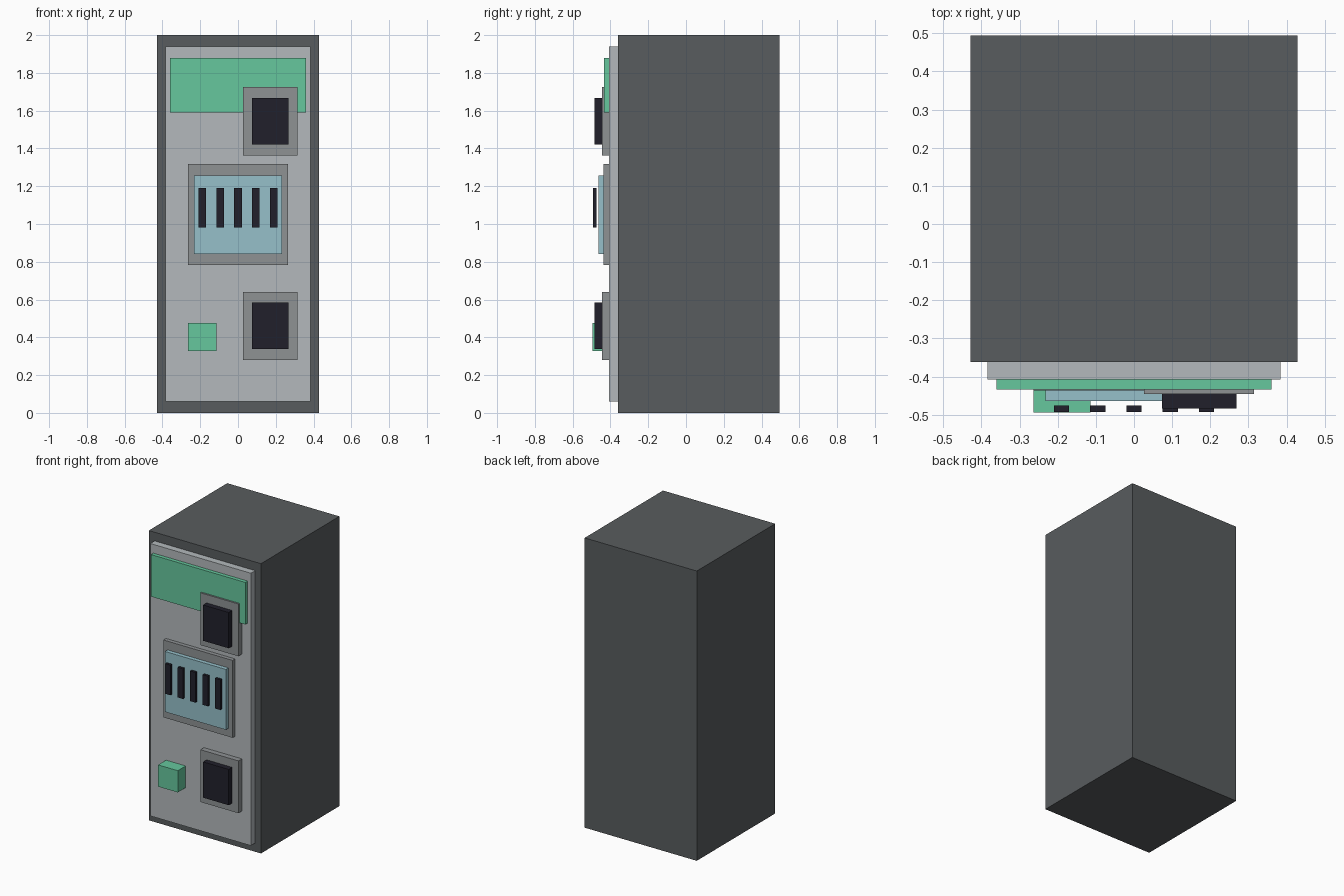
import bpy
import bmesh

if "Cube" in bpy.data.objects:
    bpy.data.objects.remove(bpy.data.objects["Cube"])


def material(name, rgb):
    """Flat material from 0-255 sRGB values."""
    m = bpy.data.materials.new(name)
    lin = [((c / 255 + 0.055) / 1.055) ** 2.4 for c in rgb]
    m.diffuse_color = (*lin, 1)
    m.use_nodes = True
    m.node_tree.nodes["Principled BSDF"].inputs["Base Color"].default_value = m.diffuse_color
    return m


charcoal = material("charcoal", (88, 92, 94))
light_grey = material("light_grey", (179, 185, 188))
mid_grey = material("mid_grey", (142, 146, 148))
green = material("green", (102, 199, 157))
pale_blue = material("pale_blue", (150, 192, 202))
near_black = material("near_black", (33, 32, 43))


def box(name, mat, x, y, z):
    """Axis-aligned box from (min, max) pairs."""
    bm = bmesh.new()
    bmesh.ops.create_cube(bm, size=1)
    for v in bm.verts:
        v.co = [r[0] if c < 0 else r[1] for c, r in zip(v.co, (x, y, z))]
    mesh = bpy.data.meshes.new(name)
    bm.to_mesh(mesh)
    bm.free()
    mesh.materials.append(mat)
    obj = bpy.data.objects.new(name, mesh)
    bpy.context.collection.objects.link(obj)
    return obj


PANEL = -0.408  # front surface of the panel

# Cabinet and front panel
box("cabinet", charcoal, (-0.428, 0.428), (-0.361, 0.494), (0, 2))
box("front_panel", light_grey, (-0.384, 0.384), (PANEL, -0.361), (0.06, 1.94))

# Header sign
box("header_sign", green, (-0.36, 0.36), (-0.434, PANEL), (1.59, 1.88))

# Upper and lower slots: grey frame with a raised dark block
for label, z in (("upper", 1.363), ("lower", 0.28)):
    box(label + "_slot_frame", mid_grey, (0.026, 0.315), (-0.446, PANEL), (z, z + 0.361))
    box(label + "_slot", near_black, (0.073, 0.268), (-0.484, -0.446), (z + 0.057, z + 0.304))

# Display: frame, screen and five bars standing off its face
box("screen_frame", mid_grey, (-0.264, 0.264), (-0.436, PANEL), (0.783, 1.317))
box("screen", pale_blue, (-0.232, 0.232), (-0.464, -0.436), (0.84, 1.257))
for i in range(5):
    cx = (i - 2) * 0.095
    box(f"screen_bar_{i + 1}", near_black, (cx - 0.02, cx + 0.02), (-0.493, -0.475), (0.982, 1.19))

# Push button
box("button", green, (-0.264, -0.114), (-0.494, PANEL), (0.327, 0.477))
